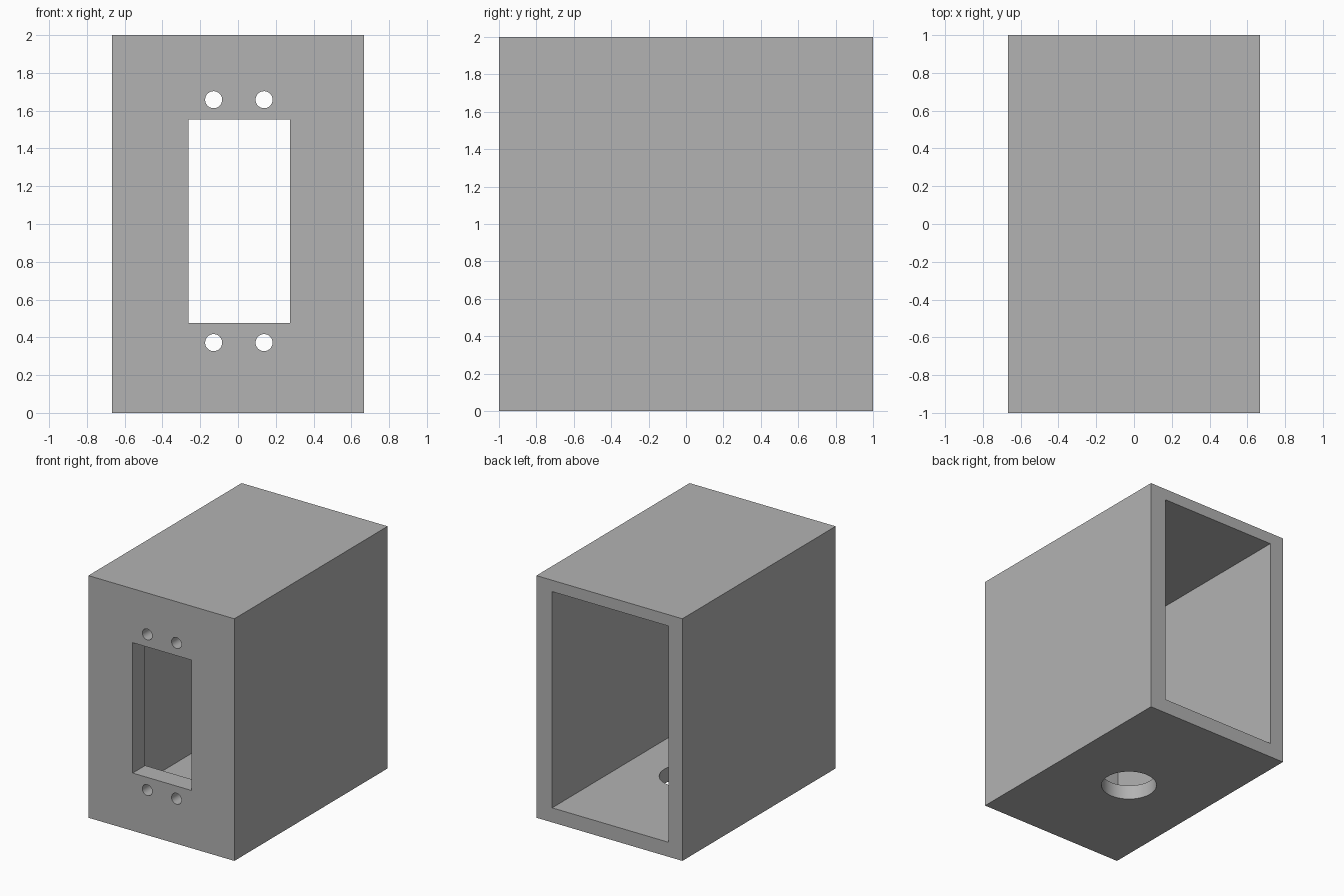
import bpy
import math

old = bpy.data.objects.get("Cube")
if old:
    bpy.data.objects.remove(old, do_unlink=True)

grey = bpy.data.materials.new("light_grey")
grey.use_nodes = True
GREY = (0.448, 0.448, 0.448, 1)
grey.diffuse_color = GREY
grey.node_tree.nodes["Principled BSDF"].inputs["Base Color"].default_value = GREY


def box(name, low, high):
    """Axis-aligned box between two corners."""
    centre = [(a + b) / 2 for a, b in zip(low, high)]
    bpy.ops.mesh.primitive_cube_add(size=1, location=centre)
    ob = bpy.context.object
    ob.name = name
    ob.scale = [b - a for a, b in zip(low, high)]
    bpy.ops.object.transform_apply(location=True, rotation=True, scale=True)
    ob.data.materials.append(grey)
    return ob


def cylinder(name, radius, depth, centre, tilt=0):
    bpy.ops.mesh.primitive_cylinder_add(vertices=64, radius=radius, depth=depth,
                                        location=centre, rotation=(tilt, 0, 0))
    ob = bpy.context.object
    ob.name = name
    ob.data.materials.append(grey)
    return ob


def cut(target, cutter):
    """Subtract a cutter from the target and remove it."""
    cutter.hide_render = True
    mod = target.modifiers.new(cutter.name, "BOOLEAN")
    mod.operation = "DIFFERENCE"
    mod.solver = "EXACT"
    mod.object = cutter
    bpy.context.view_layer.objects.active = target
    bpy.ops.object.modifier_apply(modifier=mod.name)
    bpy.data.objects.remove(cutter, do_unlink=True)


# Outer shell
W = 0.667
housing = box("housing", (-W, -1, 0), (W, 1, 2))

# Cavity, open at the back
cut(housing, box("cavity_cutter", (-0.54, -0.837, 0.12), (0.523, 1.2, 1.906)))

# Front window
cut(housing, box("window_cutter", (-0.262, -1.2, 0.477), (0.275, -0.7, 1.554)))

# Four screw holes around the window
for x in (-0.129, 0.138):
    for z in (0.372, 1.658):
        cut(housing, cylinder("screw_hole_cutter", 0.045, 0.5, (x, -0.95, z), math.pi / 2))

# Cable hole in the floor
cut(housing, cylinder("cable_hole_cutter", 0.213, 0.4, (0.015, -0.043, 0.06)))

# Smooth hole walls, sharp edges elsewhere
bpy.ops.object.select_all(action="DESELECT")
housing.select_set(True)
bpy.context.view_layer.objects.active = housing
bpy.ops.object.shade_smooth_by_angle(angle=math.radians(30))
